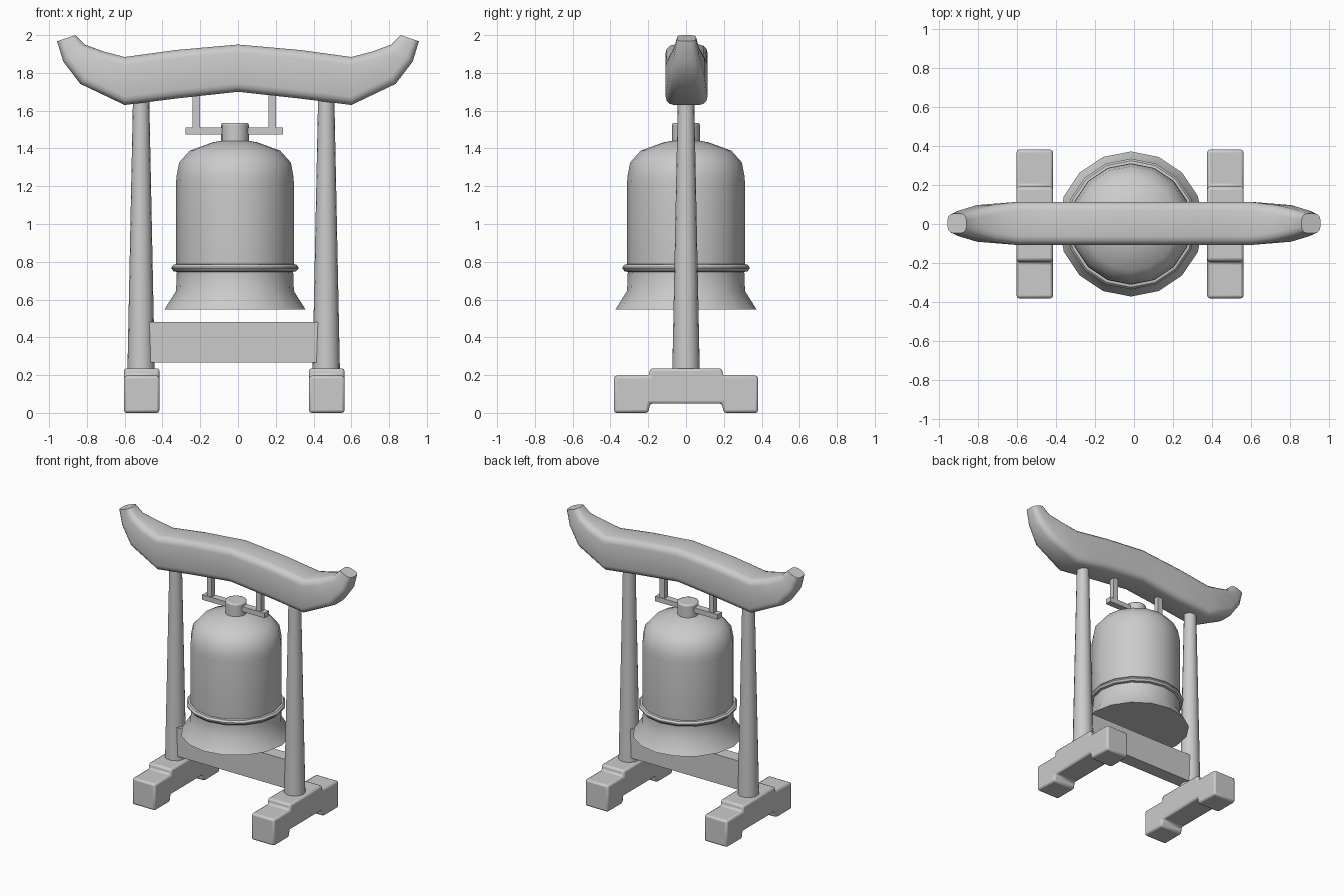
import bpy, bmesh
from math import sin, cos, pi, radians
from mathutils import Vector

if "Cube" in bpy.data.objects:
    bpy.data.objects.remove(bpy.data.objects["Cube"])

CX = -0.02  # centre of stand and bell


def make(name, verts, faces, bevel=0, angle=35):
    bm = bmesh.new()
    vs = [bm.verts.new(v) for v in verts]
    for f in faces:
        bm.faces.new([vs[i] for i in f])
    bmesh.ops.recalc_face_normals(bm, faces=bm.faces)
    me = bpy.data.meshes.new(name)
    bm.to_mesh(me)
    bm.free()
    ob = bpy.data.objects.new(name, me)
    bpy.context.collection.objects.link(ob)
    if bevel:
        m = ob.modifiers.new("bevel", "BEVEL")
        m.width, m.segments, m.limit_method = bevel, 2, "ANGLE"
    bpy.ops.object.select_all(action="DESELECT")
    bpy.context.view_layer.objects.active = ob
    ob.select_set(True)
    bpy.ops.object.shade_smooth_by_angle(angle=radians(angle))
    return ob


def loft(name, rings, **kw):
    n = len(rings[0])
    verts = [p for r in rings for p in r]
    faces = [(k * n + i, k * n + (i + 1) % n, (k + 1) * n + (i + 1) % n, (k + 1) * n + i)
             for k in range(len(rings) - 1) for i in range(n)]
    faces += [tuple(range(n)), tuple(range(len(verts) - n, len(verts)))]
    return make(name, verts, faces, **kw)


def lathe(name, x, profile, n=16, **kw):
    return loft(name, [[(x + r * cos(2 * pi * i / n), r * sin(2 * pi * i / n), z)
                        for i in range(n)] for r, z in profile], **kw)


def box(name, x0, x1, d, z0, z1, **kw):
    return loft(name, [[(x, -d, z0), (x, d, z0), (x, d, z1), (x, -d, z1)]
                       for x in (x0, x1)], **kw)


# Feet and tapered posts
foot = [(-.382, 0), (-.2, 0), (-.19, .05), (.19, .05), (.2, 0), (.382, 0),
        (.382, .197), (.195, .197), (.19, .236), (-.19, .236), (-.195, .197), (-.382, .197)]
for side, s in (("left", -1), ("right", 1)):
    x = CX + s * .49
    loft(side + "_foot", [[(x + dx, y, z) for y, z in foot] for dx in (-.094, .094)], bevel=.014)
    lathe(side + "_post", x - .003, [(.073, .2), (.042, 1.72)])
    # Hanger rods
    hx = CX + s * .202
    box(side + "_hanger_rod", hx - .02, hx + .02, .02, 1.49, 1.75)

# Lower cross beam and hanger bar
box("cross_beam", CX - .49, CX + .49, .05, .268, .482)
box("hanger_bar", CX - .257, CX + .257, .025, 1.473, 1.51)

# Bell with flared lip, raised band and crown knob
BX = -.016
lathe("bell", BX, [(.373, .548), (.312, .645), (.308, .75), (.312, .79), (.312, 1.21), (.31, 1.25),
                   (.296, 1.325), (.24, 1.388), (.12, 1.432), (.05, 1.445)])
lathe("bell_band", BX, [(.3, .745), (.325, .75), (.336, .764), (.336, .772), (.325, .785), (.3, .79)],
      angle=25)
lathe("bell_knob", BX, [(.073, 1.42), (.073, 1.535)], bevel=.01)

# Curved roof beam: top point, bottom point, half width
half = [((0, 1.95), (0, 1.70), .111), ((.33, 1.921), (.33, 1.664), .111),
        ((.6, 1.884), (.6, 1.63), .111), ((.71, 1.913), (.835, 1.742), .094),
        ((.812, 1.95), (.925, 1.86), .068), ((.862, 2.0), (.958, 1.968), .05)]


def section(t, b, w, s):
    t, b = Vector((s * t[0], 0, t[1])), Vector((s * b[0], 0, b[1]))
    c, up = (t + b) / 2, (t - b) / 2
    h = up.length
    r = min(.045, w * .6, h * .6)
    pts = []
    for k, (sy, sz) in enumerate(((1, 1), (-1, 1), (-1, -1), (1, -1))):
        for j in range(4):
            a = (k + j / 3) * pi / 2
            y, u = sy * (w - r) + r * cos(a), sz * (h - r) + r * sin(a)
            pts.append(c + up.normalized() * u + Vector((0, y + .003, 0)))
    return pts


rings = [section(*q, -1) for q in reversed(half[1:])] + [section(*q, 1) for q in half]
loft("top_beam", rings, angle=50)
